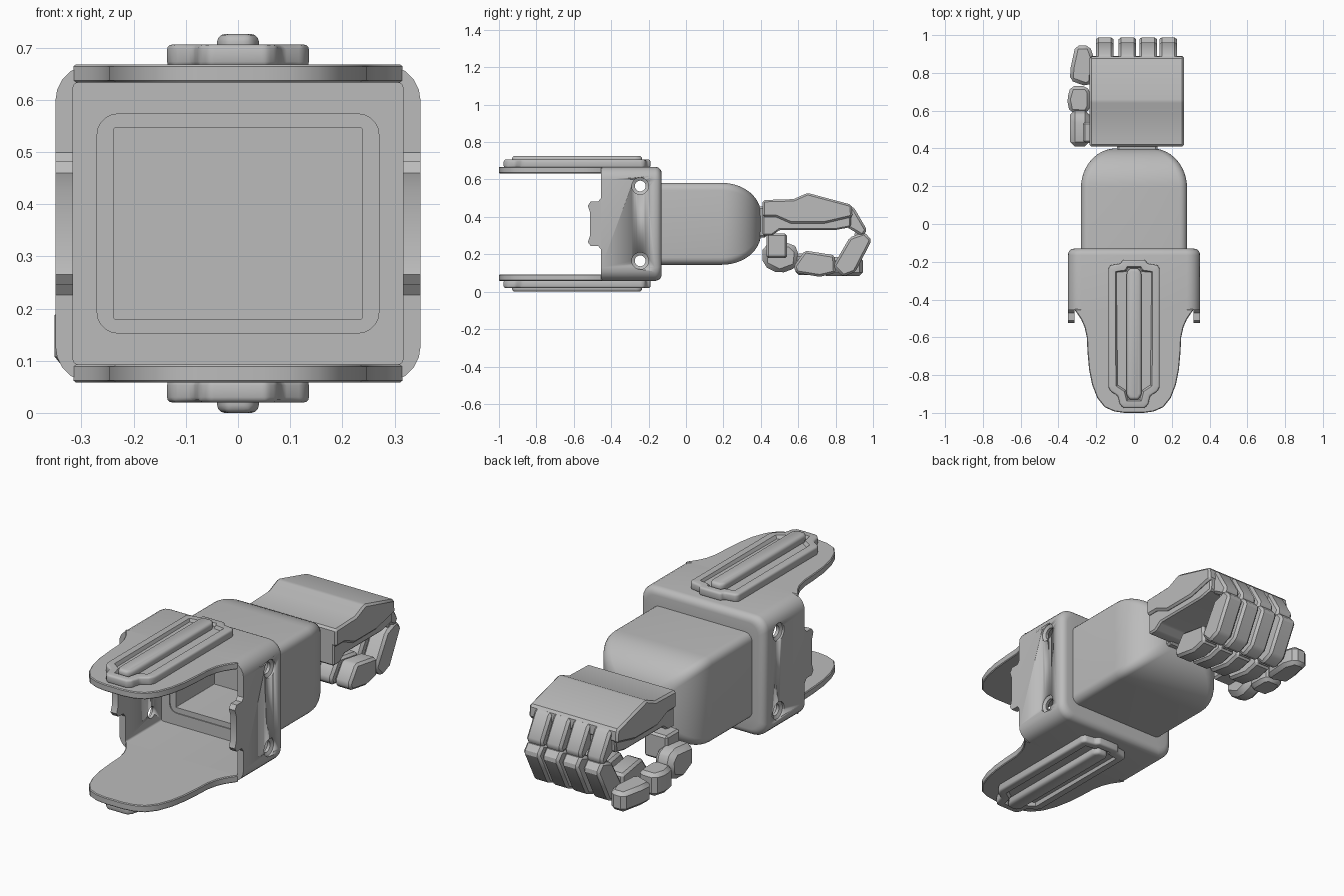
import bpy, bmesh
from math import sin, cos, pi, sqrt, radians

if "Cube" in bpy.data.objects:
    bpy.data.objects.remove(bpy.data.objects["Cube"])

grey = bpy.data.materials.new("plain grey")
grey.use_nodes = True
colour = (0.5, 0.5, 0.5, 1)
grey.diffuse_color = colour
grey.node_tree.nodes["Principled BSDF"].inputs["Base Color"].default_value = colour

MID = 0.363  # height of the arm's axis


def finish(name, bm, angle=32):
    bmesh.ops.remove_doubles(bm, verts=bm.verts, dist=1e-5)
    bmesh.ops.recalc_face_normals(bm, faces=bm.faces)
    for f in bm.faces:
        f.smooth = True
    mesh = bpy.data.meshes.new(name)
    bm.to_mesh(mesh)
    bm.free()
    mesh.set_sharp_from_angle(angle=radians(angle))
    mesh.materials.append(grey)
    obj = bpy.data.objects.new(name, mesh)
    bpy.context.collection.objects.link(obj)
    return obj


def prism(name, outline, axis, a, b, bevel=0.0, segments=1, rim=0.0):
    """Extrude a 2D outline along x, y or z from a to b; rim sinks the far cap."""
    bm = bmesh.new()
    k = "xyz".index(axis)

    def place(p, d):
        co = list(p)
        co.insert(k, d)
        return bm.verts.new(co)
    near = [place(p, a) for p in outline]
    far = [place(p, b) for p in outline]
    bm.faces.new(near)
    bm.faces.new(far)
    for i in range(len(near)):
        j = (i + 1) % len(near)
        bm.faces.new((near[i], near[j], far[j], far[i]))
    bmesh.ops.recalc_face_normals(bm, faces=bm.faces)
    if bevel:
        sharp = [e for e in bm.edges if e.calc_face_angle() > radians(28)]
        bmesh.ops.bevel(bm, geom=sharp, offset=bevel, segments=segments,
                        profile=0.5, affect='EDGES', clamp_overlap=True)
    if rim:
        side = 1 if b > a else -1
        caps = [f for f in bm.faces if f.normal[k] * side > 0.99]
        cap = max(caps, key=lambda f: f.calc_area())
        bmesh.ops.inset_region(bm, faces=[cap], thickness=rim)
        bmesh.ops.inset_region(bm, faces=[cap], thickness=0.01, depth=-0.016)
    return finish(name, bm)


def loft(name, sections, ring=False, z=MID, n=6):
    """Skin rounded rectangles (y, half width, half height, corner radius)."""
    bm = bmesh.new()
    loops = []
    for y, hx, hz, r in sections:
        loop = []
        for q, (sx, sz) in enumerate([(1, 1), (-1, 1), (-1, -1), (1, -1)]):
            for i in range(n):
                t = (q + i / (n - 1)) * pi / 2
                loop.append(bm.verts.new((sx * (hx - r) + r * cos(t), y,
                                          z + sz * (hz - r) + r * sin(t))))
        loops.append(loop)
    pairs = list(zip(loops, loops[1:]))
    if ring:
        pairs.append((loops[-1], loops[0]))
    else:
        bm.faces.new(loops[0])
        bm.faces.new(loops[-1])
    for p, q in pairs:
        for i in range(len(p)):
            j = (i + 1) % len(p)
            bm.faces.new((p[i], p[j], q[j], q[i]))
    return finish(name, bm)


def both_sides(half):
    return half + [(-x, y) for x, y in reversed(half)]


def box(x0, x1, y0, y1):
    return [(x0, y0), (x1, y0), (x1, y1), (x0, y1)]


# Bracket: open sleeve with a rounded back edge and a window in its back wall
R = 0.035
back = [(-0.165 + R * sin(t), 0.35 - R + R * cos(t), 0.305 - R + R * cos(t),
         0.07 - 0.5 * R * (1 - cos(t))) for t in [i * pi / 10 for i in range(6)]]
bracket = loft("bracket_sleeve",
               [(-0.455, 0.35, 0.305, 0.07)] + back +
               [(-0.13, 0.27, 0.21, 0.04), (-0.165, 0.27, 0.21, 0.04),
                (-0.165, 0.316, 0.27, 0.01), (-0.455, 0.316, 0.27, 0.01)], ring=True)

# Countersunk screw holes through both side walls
for z in (0.165, 0.565):
    cutter = loft("screw_cutter", [(y, r, r, r) for y, r in
                  [(-0.4, 0.045), (-0.34, 0.045), (-0.332, 0.029),
                   (0.332, 0.029), (0.34, 0.045), (0.4, 0.045)]], z=z)
    cutter.rotation_euler.z = pi / 2
    cutter.location.y = -0.245
    cutter.hide_render = True
    mod = bracket.modifiers.new("holes", 'BOOLEAN')
    mod.operation = 'DIFFERENCE'
    mod.solver = 'EXACT'
    mod.object = cutter
    bpy.context.view_layer.objects.active = bracket
    bpy.ops.object.modifier_apply(modifier=mod.name)
    bpy.data.objects.remove(cutter)

# Notched tabs on the front edges of the side walls
tab = [(-0.45, 0.22), (-0.47, 0.245), (-0.51, 0.245), (-0.525, 0.265), (-0.513, 0.3),
       (-0.513, 0.425), (-0.525, 0.46), (-0.51, 0.482), (-0.47, 0.482), (-0.45, 0.505)]
prism("left_tab", tab, "x", 0.316, 0.35)
prism("right_tab", tab, "x", -0.35, -0.316)

# Tongue plates with ribbed pads, top and bottom
tongue = both_sides([(0.318, -0.45), (0.3, -0.475), (0.28, -0.505), (0.262, -0.545),
                     (0.25, -0.6), (0.246, -0.68), (0.238, -0.77), (0.222, -0.85),
                     (0.195, -0.92), (0.155, -0.97), (0.105, -0.992), (0.05, -1.0)])
pad = both_sides([(0.06, -0.19), (0.07, -0.21), (0.125, -0.218), (0.136, -0.235),
                  (0.136, -0.86), (0.125, -0.885), (0.085, -0.91), (0.075, -0.955),
                  (0.055, -0.975)])
rib = both_sides([(0.025, -0.235), (0.04, -0.26), (0.04, -0.9), (0.025, -0.93)])
for label, s in (("top", 1), ("bottom", -1)):
    prism(label + "_tongue", tongue, "z", MID + s * 0.27, MID + s * 0.305, 0.004)
    prism(label + "_pad", pad, "z", MID + s * 0.3, MID + s * 0.343, 0.012, 3, rim=0.03)
    prism(label + "_rib", rib, "z", MID + s * 0.32, MID + s * 0.363, 0.016, 3)

# Forearm: hollow at the front, domed towards the wrist
dome = []
for i in range(13):
    t = sin(i / 12 * pi / 2)
    drop = 1 - sqrt(max(0, 1 - t * t))
    dome.append((0.19 + 0.21 * t, 0.281 - 0.185 * drop, 0.219 - 0.165 * drop, 0.04))
loft("forearm", [(0.15, 0.238, 0.183, 0.003), (-0.16, 0.238, 0.183, 0.003),
                 (-0.16, 0.281, 0.219, 0.04)] + dome)

# Wrist
prism("wrist", box(-0.09, 0.125, 0.36, 0.43), "z", 0.29, 0.455, 0.01)

# Palm: armoured cover over a slightly narrower block
prism("hand_cover", [(0.41, 0.49), (0.575, 0.495), (0.65, 0.528), (0.885, 0.465),
                     (0.89, 0.4), (0.74, 0.365), (0.56, 0.365), (0.48, 0.4),
                     (0.41, 0.4)], "x", -0.235, 0.265, 0.01)
prism("palm", [(0.41, 0.42), (0.7, 0.43), (0.885, 0.42), (0.88, 0.345), (0.8, 0.33),
               (0.5, 0.33), (0.46, 0.3), (0.41, 0.3)], "x", -0.222, 0.252, 0.008)

# Curled fingers of three segments with pins at the joints
segments = {
    "knuckle": [(0.86, 0.46), (0.895, 0.455), (0.968, 0.33), (0.945, 0.295), (0.86, 0.345)],
    "middle": [(0.875, 0.29), (0.955, 0.318), (0.993, 0.275), (0.905, 0.105),
               (0.84, 0.08), (0.785, 0.135)],
    "tip": [(0.635, 0.22), (0.795, 0.195), (0.8, 0.1), (0.715, 0.08),
            (0.59, 0.1), (0.575, 0.135)]}
for i, x in enumerate((-0.155, -0.035, 0.075, 0.181)):
    for part, shape in segments.items():
        prism(f"finger_{i + 1}_{part}", shape, "x", x - 0.046, x + 0.046, 0.012)
    for part, y, z in (("upper", 0.93, 0.305), ("lower", 0.8, 0.135)):
        pin = [(y + 0.03 * cos(k * pi / 4), z + 0.03 * sin(k * pi / 4)) for k in range(8)]
        prism(f"finger_{i + 1}_{part}_pin", pin, "x", x - 0.032, x + 0.032)

# Thumb, folded forward under the palm edge
prism("thumb_mount", box(-0.27, -0.14, 0.43, 0.54), "z", 0.18, 0.31, 0.01)
prism("thumb_base", [(0.41, 0.14), (0.41, 0.25), (0.56, 0.265), (0.605, 0.22),
                     (0.595, 0.13), (0.5, 0.095)], "x", -0.338, -0.235, 0.025)
prism("thumb_middle", [(-0.34, 0.59), (-0.25, 0.585), (-0.232, 0.62), (-0.232, 0.7),
                       (-0.25, 0.73), (-0.335, 0.73), (-0.355, 0.66)],
      "z", 0.09, 0.205, 0.018)
prism("thumb_tip", [(-0.31, 0.945), (-0.235, 0.945), (-0.212, 0.88), (-0.222, 0.75),
                    (-0.25, 0.728), (-0.34, 0.76), (-0.335, 0.83)],
      "z", 0.085, 0.185, 0.02)
